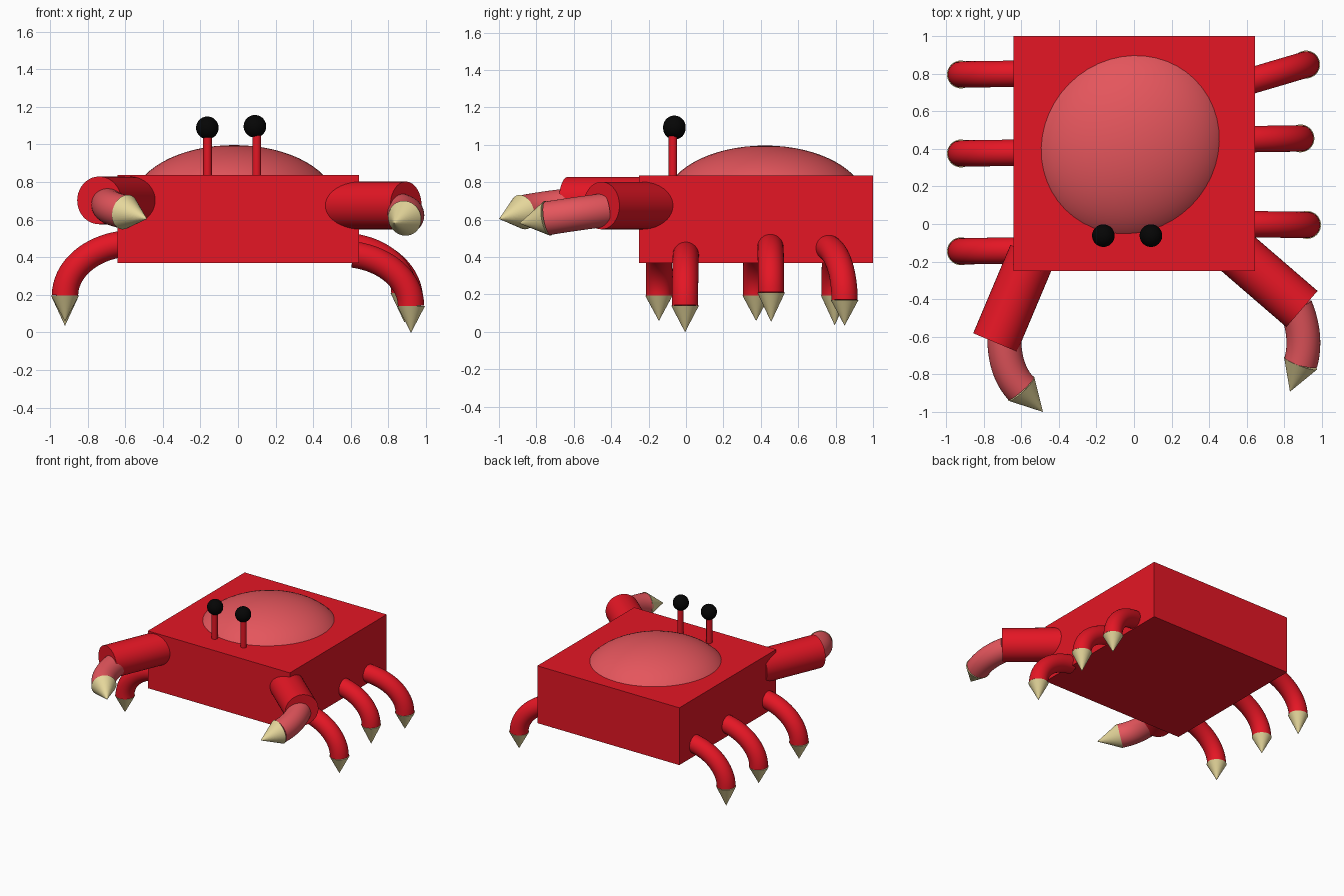
import bpy, bmesh, math
from mathutils import Vector, Matrix

if "Cube" in bpy.data.objects:
    bpy.data.objects.remove(bpy.data.objects["Cube"])


def material(name, rgb):
    m = bpy.data.materials.new(name)
    m.diffuse_color = (*rgb, 1)
    m.use_nodes = True
    m.node_tree.nodes["Principled BSDF"].inputs["Base Color"].default_value = m.diffuse_color
    return m


RED = material("shell red", (0.78, 0.008, 0.018))
PINK = material("soft pink", (0.78, 0.092, 0.108))
CREAM = material("claw cream", (0.79, 0.68, 0.33))
BLACK = material("eye black", (0.0015, 0.0015, 0.0015))


def finish(name, bm, mat, smooth=True):
    bmesh.ops.recalc_face_normals(bm, faces=bm.faces)
    me = bpy.data.meshes.new(name)
    bm.to_mesh(me)
    bm.free()
    me.materials.append(mat)
    ob = bpy.data.objects.new(name, me)
    bpy.context.collection.objects.link(ob)
    if smooth:
        bpy.ops.object.select_all(action='DESELECT')
        ob.select_set(True)
        bpy.context.view_layer.objects.active = ob
        bpy.ops.object.shade_smooth_by_angle(angle=math.radians(40))
    return ob


def sweep(name, path, radii, mat, ref, sides=40):
    """Round capped tube along a path, with one radius per point."""
    pts = [Vector(p) for p in path]
    bm = bmesh.new()
    rings = []
    last = len(pts) - 1
    for i, p in enumerate(pts):
        r = radii[i] if isinstance(radii, tuple) else radii
        t = (pts[min(i + 1, last)] - pts[max(i - 1, 0)]).normalized()
        u = t.cross(Vector(ref)).normalized()
        v = t.cross(u)
        rings.append([bm.verts.new(p + r * (math.cos(a) * u + math.sin(a) * v))
                      for a in (2 * math.pi * k / sides for k in range(sides))])
    for a, b in zip(rings, rings[1:]):
        for k in range(sides):
            j = (k + 1) % sides
            bm.faces.new((a[k], a[j], b[j], b[k]))
    bm.faces.new(rings[0])
    bm.faces.new(rings[-1])
    return finish(name, bm, mat)


def ball(name, centre, radii, mat, turn=0):
    bm = bmesh.new()
    bmesh.ops.create_uvsphere(bm, u_segments=48, v_segments=32, radius=1)
    bm.transform(Matrix.Translation(centre) @ Matrix.Rotation(turn, 4, 'Z')
                 @ Matrix.Diagonal((*radii, 1)))
    return finish(name, bm, mat)


# Box body
bm = bmesh.new()
bmesh.ops.create_cube(bm, size=1)
bm.transform(Matrix.Translation((0.002, 0.375, 0.603)) @ Matrix.Diagonal((1.284, 1.25, 0.468, 1)))
finish("body", bm, RED, smooth=False)

# Domed shell, lower half hidden in the body
ball("shell_dome", (-0.02, 0.422, 0.69), (0.557, 0.523, 0.306), PINK, math.radians(45))

# Eyes on stalks
for side, sx, ex, ez in (("left", -0.162, -0.163, 1.088), ("right", 0.1, 0.09, 1.096)):
    sweep(side + "_eye_stalk", [(sx, -0.07, 0.75), (sx, -0.07, ez)], 0.023, RED, (0, 1, 0), sides=24)
    ball(side + "_eye", (ex, -0.062, ez), (0.06, 0.06, 0.06), BLACK)

# Claws: straight arm, bent pincer, pointed tip
claws = (
    ("left", (-0.54, -0.16, 0.702), (-0.738, -0.63, 0.702),
     (-0.69, -0.6, 0.68), (-0.69, -0.78, 0.66), (-0.6, -0.875, 0.64), (-0.485, -0.998, 0.604)),
    ("right", (0.507, -0.119, 0.675), (0.893, -0.452, 0.675),
     (0.86, -0.44, 0.65), (0.925, -0.6, 0.63), (0.886, -0.74, 0.607), (0.83, -0.89, 0.58)),
)
for side, a0, a1, p0, p1, p2, tip in claws:
    sweep(side + "_claw_arm", [a0, a1], 0.127, RED, (0, 0, 1))
    b0, b1, b2 = Vector(p0), Vector(p1), Vector(p2)
    bend = [b0 * (1 - t) ** 2 + b1 * 2 * t * (1 - t) + b2 * t * t
            for t in (i / 16 for i in range(17))]
    sweep(side + "_claw_pincer", bend, 0.09, PINK, (0, 0, 1))
    sweep(side + "_claw_tip", [p2, tip], (0.094, 0.001), CREAM, (0, 0, 1))

# Legs: side, root y, foot x, foot y, ankle z, arch height, tip z
legs = (
    ("left_front", -1, -0.14, 0.92, -0.145, 0.195, 0.28, 0.06),
    ("left_middle", -1, 0.38, 0.92, 0.375, 0.195, 0.28, 0.06),
    ("left_back", -1, 0.8, 0.92, 0.795, 0.195, 0.28, 0.037),
    ("right_front", 1, 0.0, 0.92, -0.005, 0.14, 0.278, 0.0),
    ("right_middle", 1, 0.45, 0.885, 0.455, 0.21, 0.25, 0.055),
    ("right_back", 1, 0.74, 0.915, 0.848, 0.17, 0.285, 0.035),
)
for name, s, y0, fx, fy, az, h, tz in legs:
    cx = 0.55
    path = []
    for i in range(17):
        a = math.radians(80 * (1 - i / 16))
        x = cx + (fx - cx) * math.cos(a)
        path.append((s * x, y0 + (fy - y0) * math.cos(a), az + h * math.sin(a)))
    sweep(name + "_leg", path, 0.07, RED, (0, 1, 0))
    sweep(name + "_foot_tip", [(s * fx, fy, az), (s * fx, fy, tz)], (0.074, 0.001), CREAM, (0, 1, 0))
